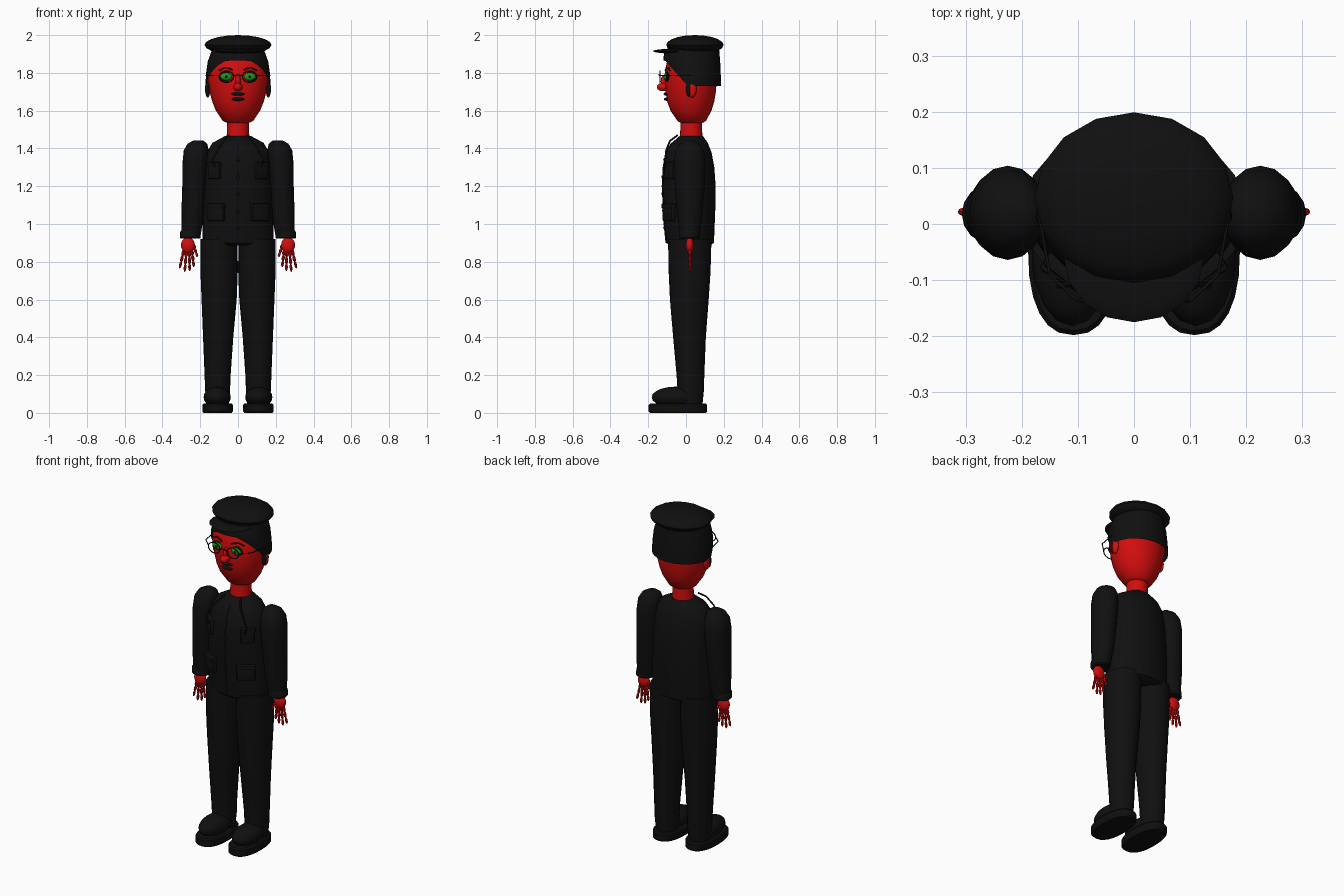
import bpy, bmesh, math
from mathutils import Vector, Matrix

if "Cube" in bpy.data.objects:
    bpy.data.objects.remove(bpy.data.objects["Cube"])


def material(name, rgb):
    m = bpy.data.materials.new(name)
    m.diffuse_color = (*rgb, 1)
    m.use_nodes = True
    m.node_tree.nodes["Principled BSDF"].inputs["Base Color"].default_value = m.diffuse_color
    return m


BLACK = material("black cloth", (0.005, 0.005, 0.005))
RED = material("red skin", (0.65, 0.004, 0.004))
GREEN = material("green iris", (0.01, 0.3, 0.01))


def finish(name, bm, mat, angle=40):
    bmesh.ops.recalc_face_normals(bm, faces=bm.faces)
    me = bpy.data.meshes.new(name)
    bm.to_mesh(me)
    bm.free()
    ob = bpy.data.objects.new(name, me)
    bpy.context.collection.objects.link(ob)
    me.materials.append(mat)
    bpy.ops.object.select_all(action='DESELECT')
    ob.select_set(True)
    bpy.context.view_layer.objects.active = ob
    bpy.ops.object.shade_smooth_by_angle(angle=math.radians(angle))
    return ob


def add_ball(bm, loc, radii, rot=Matrix(), segs=16, rings=10):
    mx = Matrix.Translation(loc) @ rot @ Matrix.Diagonal((*radii, 1))
    bmesh.ops.create_uvsphere(bm, u_segments=segs, v_segments=rings, radius=1, matrix=mx)


def ball(name, loc, radii, mat, segs=16, rings=10):
    bm = bmesh.new()
    add_ball(bm, loc, radii, segs=segs, rings=rings)
    return finish(name, bm, mat)


def loft(name, rings, mat, segs=20, power=2, shape=None, caps=(True, True)):
    """Stack of ovals, each ring = (z, centre x, half width, front y, back y)."""
    bm = bmesh.new()
    loops = []
    for z, cx, rx, yf, yb in rings:
        loop = []
        for i in range(segs):
            a = 2 * math.pi * i / segs
            c, s = [math.copysign(abs(v) ** (2 / power), v) for v in (math.cos(a), math.sin(a))]
            p = Vector((cx + rx * c, (yf + yb) / 2 + (yb - yf) / 2 * s, z))
            loop.append(bm.verts.new(shape(p) if shape else p))
        loops.append(loop)
    for a, b in zip(loops, loops[1:]):
        for i in range(segs):
            j = (i + 1) % segs
            bm.faces.new((a[i], a[j], b[j], b[i]))
    for use, loop in zip(caps, (loops[0], loops[-1])):
        if use:
            bm.faces.new(loop)
    return finish(name, bm, mat)


def tube(name, points, radius, mat, closed=False):
    cu = bpy.data.curves.new(name, 'CURVE')
    cu.dimensions = '3D'
    cu.bevel_depth = radius
    cu.bevel_resolution = 1
    cu.use_fill_caps = True
    sp = cu.splines.new('POLY')
    sp.points.add(len(points) - 1)
    for p, co in zip(sp.points, points):
        p.co = (*co, 1)
    sp.use_cyclic_u = closed
    cu.materials.append(mat)
    ob = bpy.data.objects.new(name, cu)
    bpy.context.collection.objects.link(ob)
    return ob


def front_y(rings, x, z):
    """Front surface height of a loft at x, z."""
    for a, b in zip(rings, rings[1:]):
        if a[0] <= z <= b[0]:
            t = (z - a[0]) / (b[0] - a[0])
            _, cx, rx, yf, yb = [p + (q - p) * t for p, q in zip(a, b)]
            return (yf + yb) / 2 - (yb - yf) / 2 * math.sqrt(max(0, 1 - ((x - cx) / rx) ** 2))
    return 0


def plate(name, rings, x, z, w, h, d):
    """Bevelled box laid on the front of a loft."""
    y = front_y(rings, x, z)
    slope = (front_y(rings, x + 0.02, z) - front_y(rings, x - 0.02, z)) / 0.04
    bm = bmesh.new()
    mx = Matrix.Translation((x, y, z)) @ Matrix.Rotation(math.atan(slope), 4, 'Z')
    bmesh.ops.create_cube(bm, size=1, matrix=mx @ Matrix.Diagonal((w, d, h, 1)))
    bmesh.ops.bevel(bm, geom=bm.edges[:], offset=0.008, segments=2, profile=0.5, affect='EDGES')
    return finish(name, bm, BLACK)


# Head and neck
head = [(1.53, 0, .045, -.02, .08), (1.545, 0, .08, -.045, .105), (1.6, 0, .117, -.082, .135),
        (1.65, 0, .137, -.1, .15), (1.7, 0, .15, -.108, .158), (1.76, 0, .161, -.112, .163),
        (1.82, 0, .161, -.11, .163), (1.88, 0, .135, -.095, .155), (1.93, 0, .09, -.06, .12)]
loft("head", head, RED, 24)
loft("neck", [(1.43, 0, .062, -.035, .09), (1.5, 0, .058, -.03, .085), (1.56, 0, .058, -.03, .085)], RED)
ball("nose_tip", (0, -.122, 1.725), (.024, .033, .022), RED)
ball("nose_bridge", (0, -.112, 1.755), (.014, .022, .035), RED)
ball("upper_lip", (0, -.102, 1.688), (.036, .017, .009), BLACK)
ball("lower_lip", (0, -.1, 1.661), (.034, .017, .009), BLACK)


# Cap: crown, visor and a band that rises over the forehead
def raise_front(p):
    low = 1.73 + 0.135 * min(1, max(0, (0.01 - p.y) / 0.12))
    return Vector((p.x, p.y, 1.93 - (1.93 - p.z) * (1.93 - low) / 0.2))


loft("cap_band", [(1.73, 0, .172, -.12, .185), (1.79, 0, .17, -.119, .184), (1.86, 0, .16, -.114, .181),
                  (1.93, 0, .135, -.1, .175)], BLACK, 32, shape=raise_front, caps=(False, True))
ball("cap_crown", (0, .047, 1.948), (.177, .152, .052), BLACK)
ball("cap_visor", (0, -.06, 1.915), (.125, .115, .013), BLACK)

# Jacket body
torso = [(.885, 0, .15, -.085, .125), (.9, 0, .188, -.105, .148), (1.0, 0, .188, -.115, .152),
         (1.1, 0, .185, -.12, .156), (1.2, 0, .18, -.125, .157), (1.3, 0, .175, -.12, .15),
         (1.38, 0, .165, -.105, .135), (1.43, 0, .135, -.075, .115), (1.465, 0, .07, -.035, .09)]
loft("jacket", torso, BLACK, 24)
for i in range(5):
    z = 0.98 + 0.09 * i
    ball(f"button_{i + 1}", (0, front_y(torso, 0, z), z), (.009, .008, .009), BLACK, 10, 6)
tube("jacket_seam", [(0, front_y(torso, 0, z) - .001, z) for z in (.9, 1, 1.1, 1.2, 1.3, 1.38, 1.43)], .003, BLACK)
tube("glasses_bridge", [(-.024, -.138, 1.785), (0, -.144, 1.79), (.024, -.138, 1.785)], .003, BLACK)

for side, s in (("left", 1), ("right", -1)):
    # Eyes, brows and ears
    ex, ez = s * .062, 1.78
    ey = front_y(head, ex, ez)
    ball(side + "_eyelid", (ex, ey + .002, ez), (.038, .012, .027), BLACK)
    ball(side + "_iris", (ex, ey - .005, ez), (.031, .012, .02), GREEN)
    ball(side + "_pupil", (ex, ey - .013, ez), (.009, .006, .009), BLACK, 12, 8)
    tube(side + "_eyebrow", [(s * x, front_y(head, x, z) - .002, z) for x, z in
                             ((.03, 1.815), (.05, 1.825), (.075, 1.826), (.1, 1.812))], .004, BLACK)
    ball(side + "_ear", (s * .16, .032, 1.715), (.014, .024, .046), RED)
    ball(side + "_ear_hollow", (s * .163, .014, 1.715), (.012, .014, .04), BLACK)

    # Glasses
    tube(side + "_lens_rim", [(ex + .038 * math.cos(a), -.137, ez + .031 * math.sin(a))
                              for a in [math.tau * i / 20 for i in range(20)]], .003, BLACK, True)
    tube(side + "_temple", [(s * .1, -.137, 1.785), (s * .15, -.09, 1.787), (s * .17, .02, 1.785)], .003, BLACK)

    # Pockets and shoulder cord
    plate(side + "_chest_pocket", torso, s * .122, 1.28, .075, .085, .03)
    plate(side + "_chest_flap", torso, s * .122, 1.315, .08, .025, .04)
    plate(side + "_hip_pocket", torso, s * .115, 1.06, .1, .09, .03)
    plate(side + "_hip_flap", torso, s * .115, 1.095, .105, .028, .04)
    tube(side + "_cord", [(s * .05, -.045, 1.47), (s * .075, -.085, 1.44), (s * .11, -.105, 1.39),
                          (s * .135, -.11, 1.34), (s * .122, -.11, 1.3)], .005, BLACK)

    # Sleeve and cuff
    sleeve = [(.94, .248, .05, .052), (1.05, .24, .06, .066), (1.2, .231, .064, .079),
              (1.33, .225, .068, .084), (1.39, .221, .066, .075), (1.425, .215, .052, .053), (1.443, .21, .025, .025)]
    loft(side + "_sleeve", [(z, s * x, rx, .02 - ry, .02 + ry) for z, x, rx, ry in sleeve], BLACK, 16)
    cuff = [(.922, .048), (.928, .054), (.958, .053), (.966, .048)]
    loft(side + "_cuff", [(z, s * .253, r, .018 - r, .018 + r) for z, r in cuff], BLACK, 16)

    # Hand with jointed fingers
    ball(side + "_palm", (s * .265, .02, .888), (.037, .021, .042), RED)
    bm = bmesh.new()
    fingers = [(.245, .865, .234, .775), (.258, .86, .256, .754), (.273, .86, .282, .75),
               (.285, .865, .309, .768), (.236, .89, .215, .828)]
    for x0, z0, x1, z1 in fingers:
        a, b = Vector((s * x0, .02, z0)), Vector((s * x1, .022, z1))
        rot = (b - a).to_track_quat('Z', 'Y').to_matrix().to_4x4()
        for k in range(3):
            r = .0095 - .001 * k
            add_ball(bm, a.lerp(b, (k + .5) / 3), (r, r, (b - a).length / 5), rot, 8, 6)
    finish(side + "_fingers", bm, RED)

    # Trouser leg
    leg = [(.05, .108, .06, -.04, .088), (.12, .108, .066, -.045, .095), (.2, .108, .069, -.05, .097),
           (.4, .105, .08, -.068, .105), (.6, .1, .093, -.085, .12), (.75, .1, .099, -.092, .13),
           (.92, .1, .098, -.095, .135)]
    loft(side + "_trouser_leg", [(z, s * x, *r) for z, x, *r in leg], BLACK, 20)

    # Shoe
    ball(side + "_shoe_upper", (s * .11, -.055, .083), (.072, .127, .056), BLACK)
    sole = [(0, .075, -.19, .105), (.008, .081, -.198, .112), (.042, .081, -.198, .112), (.05, .074, -.19, .105)]
    loft(side + "_shoe_sole", [(z, s * .108, *r) for z, *r in sole], BLACK, 24, 2.4)
